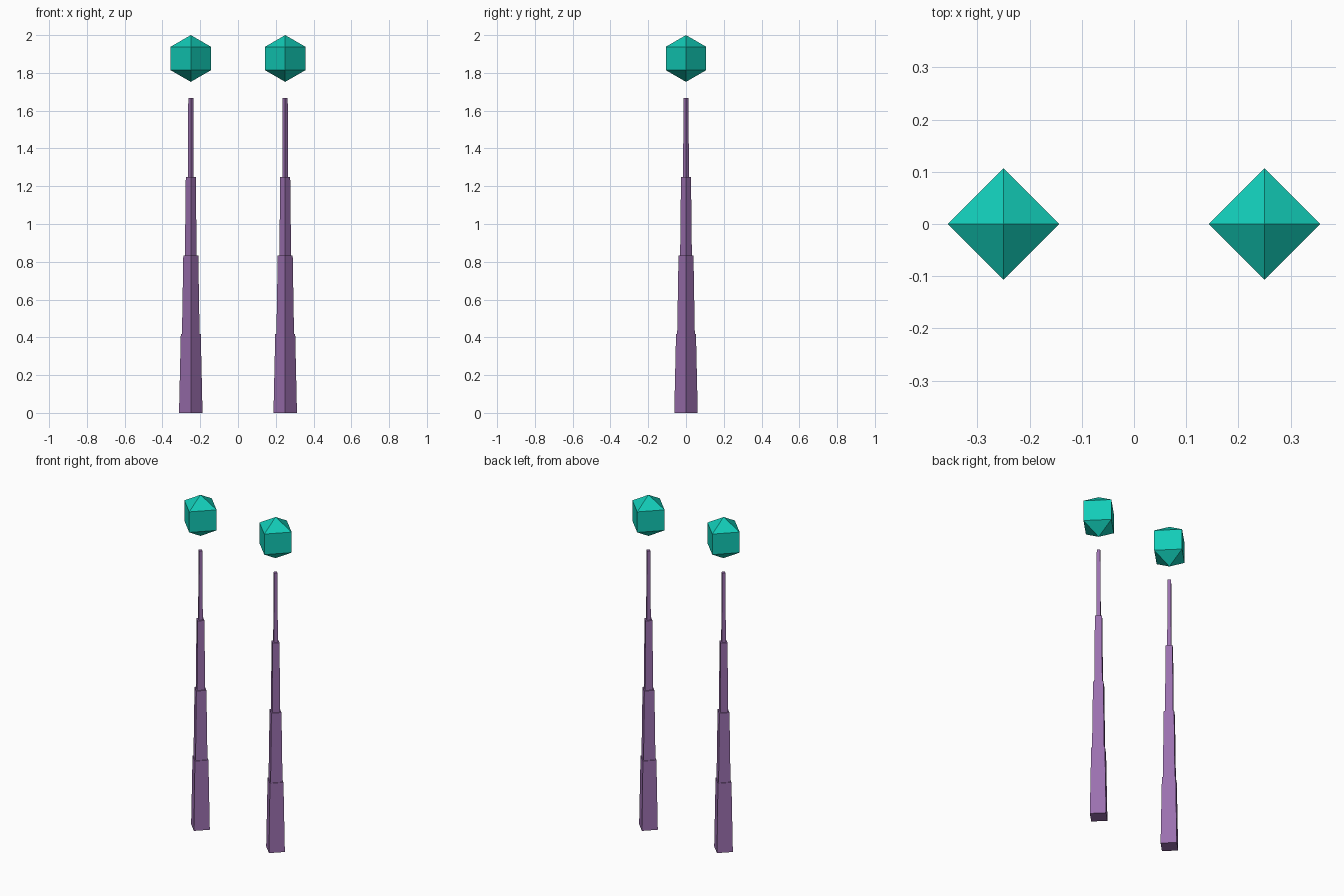
import bpy

cube = bpy.data.objects.get("Cube")
if cube:
    bpy.data.objects.remove(cube, do_unlink=True)


def make_material(name, rgb):
    mat = bpy.data.materials.new(name)
    mat.use_nodes = True
    color = (*rgb, 1.0)
    mat.diffuse_color = color
    mat.node_tree.nodes["Principled BSDF"].inputs["Base Color"].default_value = color
    return mat


purple = make_material("muted purple", (0.328, 0.162, 0.429))
teal = make_material("teal", (0.006, 0.60, 0.475))

SECTIONS = 4
SECTION_HEIGHT = 1.25 / 3
BASE_RADIUS = 0.0622
TAPER = 0.85
GEM_RADIUS = 0.1237


def finish(name, mat):
    obj = bpy.context.object
    obj.name = name
    obj.data.materials.append(mat)


for side, x in (("left", 0.25), ("right", -0.25)):
    # Four-sided spire of stacked tapering sections
    for i in range(SECTIONS):
        radius = BASE_RADIUS * (1 - i / SECTIONS)
        bpy.ops.mesh.primitive_cone_add(
            vertices=4, radius1=radius, radius2=radius * TAPER,
            depth=SECTION_HEIGHT, location=(x, 0, SECTION_HEIGHT * (i + 0.5)))
        finish(f"{side}_spire_section_{i + 1}", purple)

    # Faceted gem floating above the spire
    bpy.ops.mesh.primitive_uv_sphere_add(
        segments=4, ring_count=3, radius=GEM_RADIUS,
        location=(x, 0, 2 - GEM_RADIUS))
    finish(f"{side}_floating_gem", teal)
